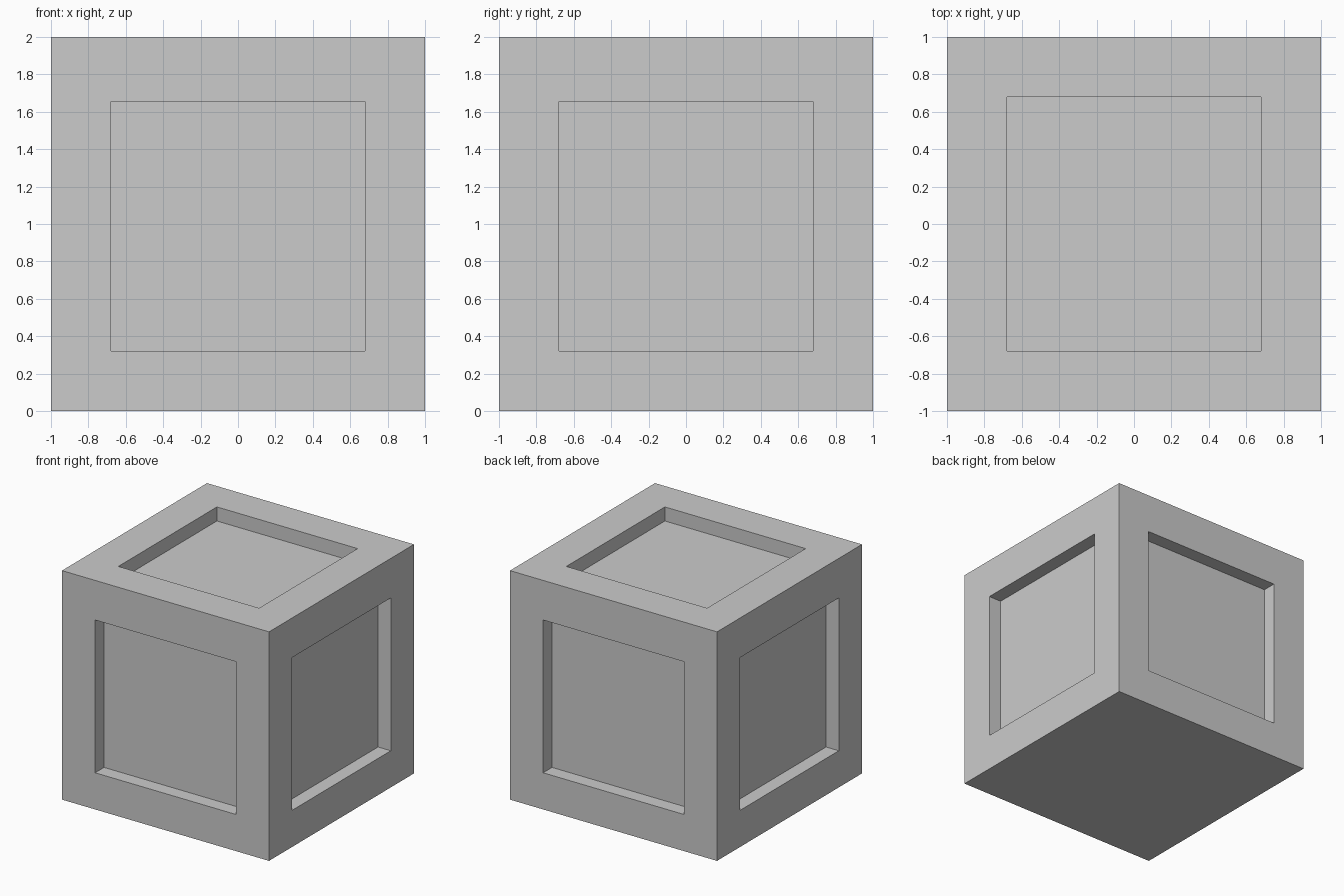
import bpy, bmesh

if "Cube" in bpy.data.objects:
    bpy.data.objects.remove(bpy.data.objects["Cube"])

MARGIN = 0.32      # frame width around each panel
DEPTH = 0.123      # how far each panel is sunk
PANEL_TOP = 1.654  # side panels stop slightly lower at the top

bm = bmesh.new()
bmesh.ops.create_cube(bm, size=2)
bmesh.ops.translate(bm, verts=bm.verts, vec=(0, 0, 1))
bm.normal_update()

# Frame every face except the flat bottom
panels = [f for f in bm.faces if f.normal.z > -0.5]
bmesh.ops.inset_individual(bm, faces=panels, thickness=MARGIN, use_even_offset=True)
for face in panels:
    if abs(face.normal.z) < 0.5:
        for v in face.verts:
            if v.co.z > 1:
                v.co.z = PANEL_TOP

# Sink the panels straight inwards
for face in panels:
    inward = -face.normal.copy() * DEPTH
    result = bmesh.ops.extrude_discrete_faces(bm, faces=[face])
    bmesh.ops.translate(bm, verts=result["faces"][0].verts, vec=inward)

bmesh.ops.recalc_face_normals(bm, faces=bm.faces)
mesh = bpy.data.meshes.new("panelled_crate")
bm.to_mesh(mesh)
bm.free()
crate = bpy.data.objects.new("panelled_crate", mesh)
bpy.context.collection.objects.link(crate)
